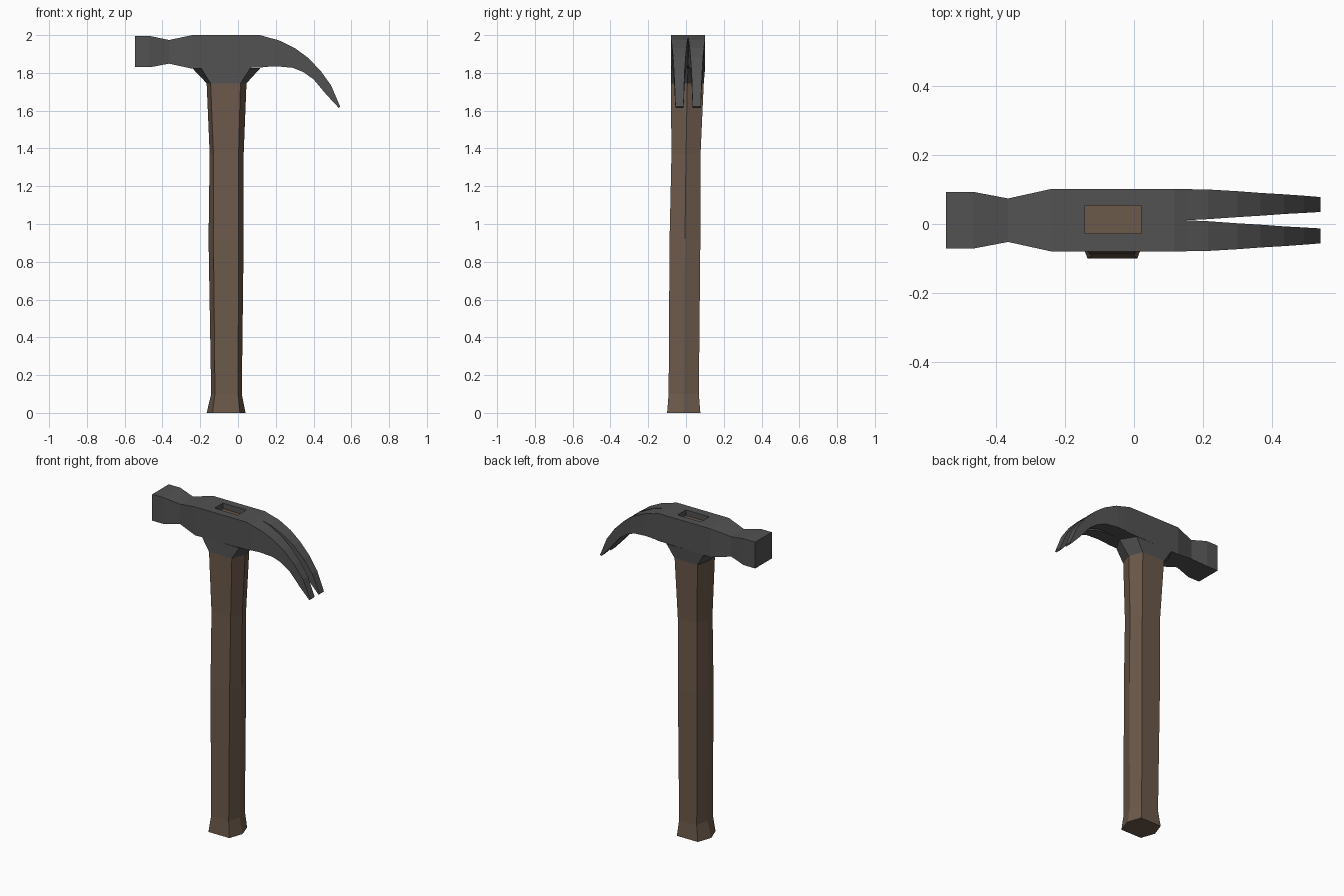
import bpy, bmesh

if "Cube" in bpy.data.objects:
    bpy.data.objects.remove(bpy.data.objects["Cube"])


def material(name, rgb):
    m = bpy.data.materials.new(name)
    m.diffuse_color = (*rgb, 1)
    m.use_nodes = True
    m.node_tree.nodes["Principled BSDF"].inputs["Base Color"].default_value = m.diffuse_color
    return m


def add_object(name, bm, mat):
    bmesh.ops.recalc_face_normals(bm, faces=bm.faces)
    mesh = bpy.data.meshes.new(name)
    bm.to_mesh(mesh)
    bm.free()
    if mat:
        mesh.materials.append(mat)
    ob = bpy.data.objects.new(name, mesh)
    bpy.context.collection.objects.link(ob)
    return ob


def hex_ring(z, x0, x1, y0, y1, fx0, fx1):
    """Stretched hexagon: points at x0/x1, flat front and back from fx0 to fx1."""
    c = (y0 + y1) / 2
    return [(x0, c, z), (fx0, y0, z), (fx1, y0, z), (x1, c, z), (fx1, y1, z), (fx0, y1, z)]


def loft(bm, rings, cap_start=True, cap_end=True):
    loops = [[bm.verts.new(p) for p in r] for r in rings]
    n = len(loops[0])
    for a, b in zip(loops, loops[1:]):
        for i in range(n):
            j = (i + 1) % n
            bm.faces.new((a[i], a[j], b[j], b[i]))
    if cap_start:
        bm.faces.new(loops[0])
    if cap_end:
        bm.faces.new(loops[-1])


def box(name, lo, hi, mat):
    bm = bmesh.new()
    loft(bm, [[(lo[0], lo[1], z), (hi[0], lo[1], z), (hi[0], hi[1], z), (lo[0], hi[1], z)]
              for z in (lo[2], hi[2])])
    return add_object(name, bm, mat)


wood = material("wood", (0.15, 0.10, 0.07))
steel = material("steel", (0.085, 0.085, 0.085))

# Handle: hexagonal grip with flared butt
neck = (1.745, -0.166, 0.045, -0.080, 0.094, -0.145, 0.013)
bm = bmesh.new()
loft(bm, [hex_ring(*r) for r in (
    (0.00, -0.166, 0.040, -0.100, 0.076, -0.135, 0.010),
    (0.10, -0.142, 0.020, -0.092, 0.068, -0.122, 0.000),
    (0.92, -0.156, 0.030, -0.087, 0.076, -0.130, 0.003),
    (1.37, -0.150, 0.030, -0.077, 0.077, -0.130, 0.003),
    neck)])
add_object("handle", bm, wood)

# Collar: hexagonal flare from handle to head
bm = bmesh.new()
loft(bm, [hex_ring(*neck),
          hex_ring(1.825, -0.242, 0.118, -0.079, 0.101, -0.195, 0.065)], True, False)
add_object("collar", bm, steel)

# Head: half lofted along x (top x, top z, bottom x, bottom z, outer y, slot y), then mirrored
sections = [
    (-0.545, 1.995, -0.545, 1.830, 0.082, 0),
    (-0.465, 1.995, -0.465, 1.830, 0.082, 0),
    (-0.365, 1.974, -0.365, 1.849, 0.063, 0),
    (-0.242, 2.000, -0.242, 1.822, 0.090, 0),
    (0.118, 2.000, 0.118, 1.828, 0.090, 0),
    (0.150, 1.990, 0.150, 1.832, 0.090, 0),
    (0.215, 1.973, 0.205, 1.835, 0.089, 0.003),
    (0.300, 1.932, 0.290, 1.827, 0.084, 0.009),
    (0.367, 1.883, 0.345, 1.805, 0.079, 0.013),
    (0.435, 1.814, 0.400, 1.766, 0.075, 0.018),
    (0.492, 1.735, 0.468, 1.685, 0.071, 0.021),
    (0.541, 1.621, 0.534, 1.614, 0.067, 0.024),
]
bm = bmesh.new()
loft(bm, [[(tx, s, tz), (tx, w, tz), (bx, w, bz), (bx, s, bz)]
          for tx, tz, bx, bz, w, s in sections])
# open the middle plane so both halves join
bmesh.ops.delete(bm, geom=[f for f in bm.faces if all(abs(v.co.y) < 1e-6 for v in f.verts)],
                 context='FACES_ONLY')
head = add_object("head", bm, steel)
head.location.y = 0.011
mirror = head.modifiers.new("mirror", 'MIRROR')
mirror.use_axis = (False, True, False)

# Eye: rectangular socket in the top of the head
eye = box("eye_cutter", (-0.142, -0.028, 1.90), (0.020, 0.054, 2.1), None)
eye.hide_render = True
eye.hide_viewport = True
cut = head.modifiers.new("eye", 'BOOLEAN')
cut.object = eye
cut.operation = 'DIFFERENCE'
cut.solver = 'EXACT'

# Tenon: handle end seen inside the eye
box("tenon", (-0.142, -0.028, 1.74), (0.020, 0.054, 1.965), wood)
